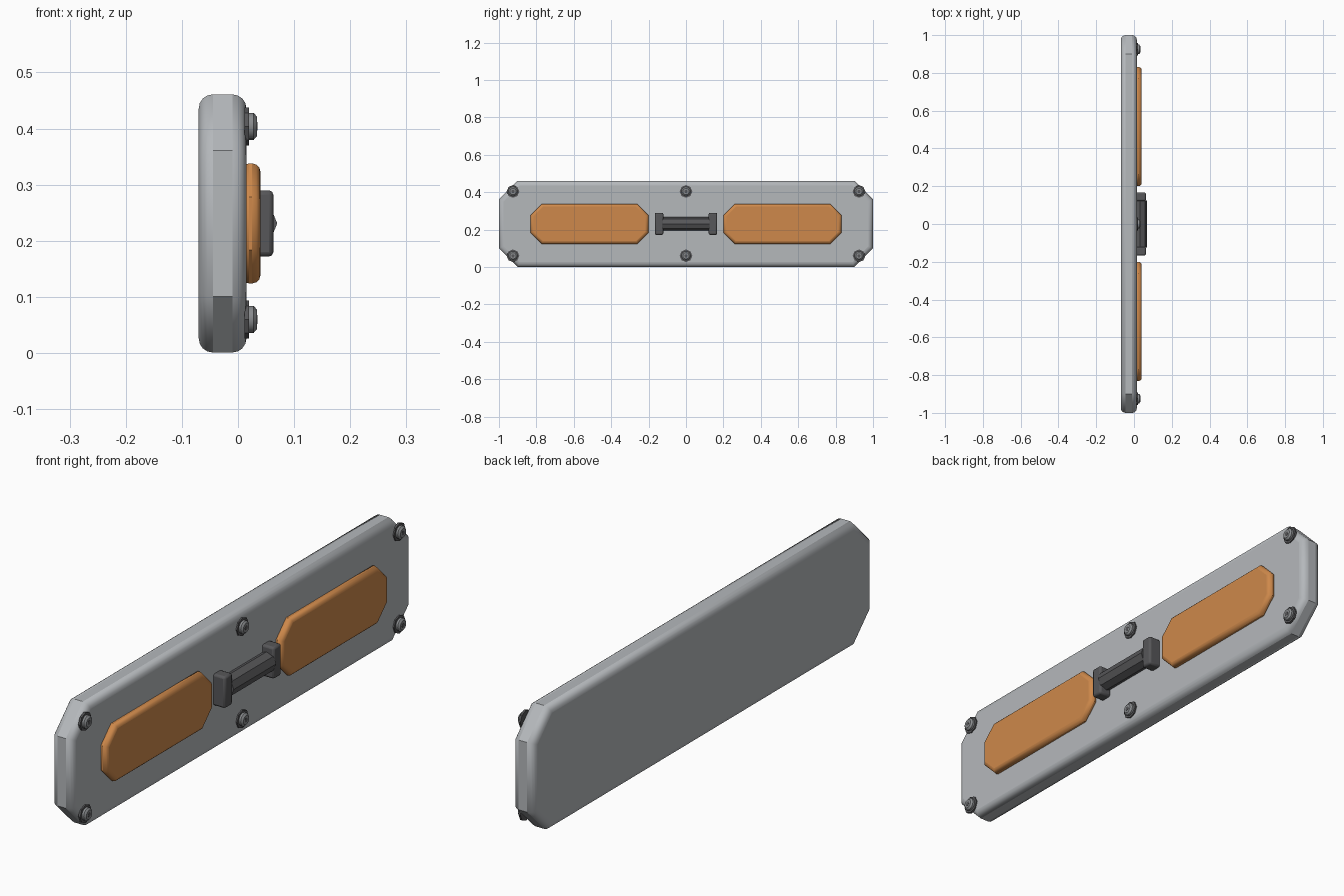
import bpy
import bmesh
import math
from mathutils import Matrix, Vector

cube = bpy.data.objects.get("Cube")
if cube:
    bpy.data.objects.remove(cube, do_unlink=True)


def material(name, rgb):
    m = bpy.data.materials.new(name)
    m.use_nodes = True
    m.diffuse_color = (*rgb, 1)
    bsdf = next(n for n in m.node_tree.nodes if n.type == 'BSDF_PRINCIPLED')
    bsdf.inputs["Base Color"].default_value = (*rgb, 1)
    return m


GREY = material("light grey metal", (0.46, 0.48, 0.50))
ORANGE = material("orange pad", (0.62, 0.25, 0.07))
DARK = material("dark grey", (0.095, 0.095, 0.10))
STEEL = material("steel grey", (0.25, 0.26, 0.27))


def finish(name, bm, mat, bevel=0, segments=3):
    bmesh.ops.recalc_face_normals(bm, faces=bm.faces)
    mesh = bpy.data.meshes.new(name)
    bm.to_mesh(mesh)
    bm.free()
    mesh.materials.append(mat)
    ob = bpy.data.objects.new(name, mesh)
    bpy.context.collection.objects.link(ob)
    if bevel:
        mod = ob.modifiers.new("rounded edges", 'BEVEL')
        mod.width = bevel
        mod.segments = segments
        mod.limit_method = 'ANGLE'
        mod.angle_limit = math.radians(60)
    bpy.ops.object.select_all(action='DESELECT')
    ob.select_set(True)
    bpy.context.view_layer.objects.active = ob
    bpy.ops.object.shade_smooth_by_angle(angle=math.radians(35))
    return ob


def slab(name, mat, x0, x1, y, z, half_y, half_z, cut, bevel, segments=3):
    """Plate facing +x whose outline has cut corners."""
    outline = []
    for sy, sz in ((1, 1), (-1, 1), (-1, -1), (1, -1)):
        pair = [(sy * half_y, sz * (half_z - cut)), (sy * (half_y - cut), sz * half_z)]
        outline += pair if sy * sz > 0 else pair[::-1]
    if not cut:
        outline = outline[::2]
    bm = bmesh.new()
    base = bm.faces.new([bm.verts.new((x0, y + a, z + b)) for a, b in outline])
    ext = bmesh.ops.extrude_face_region(bm, geom=[base])
    top = [v for v in ext["geom"] if isinstance(v, bmesh.types.BMVert)]
    bmesh.ops.translate(bm, verts=top, vec=Vector((x1 - x0, 0, 0)))
    return finish(name, bm, mat, bevel, segments)


def disc(name, mat, x0, x1, y, z, r0, r1, sides):
    """Round part with its axis along x."""
    bm = bmesh.new()
    place = Matrix.Translation(((x0 + x1) / 2, y, z)) @ Matrix.Rotation(math.pi / 2, 4, 'Y')
    bmesh.ops.create_cone(bm, cap_ends=True, segments=sides, radius1=r0,
                          radius2=r1, depth=x1 - x0, matrix=place)
    return finish(name, bm, mat)


MID = 0.231

# Main panel
slab("panel", GREY, -0.07, 0.015, 0, MID, 1.0, 0.23, 0.1, 0.025, 4)

for side, label in ((-1, "front"), (1, "back")):
    # Raised pads and handle ends
    slab(label + "_pad", ORANGE, 0.005, 0.04, side * 0.516, MID, 0.315, 0.107, 0.06, 0.015)
    slab(label + "_handle_mount", DARK, 0.01, 0.063, side * 0.144, MID, 0.023, 0.059, 0, 0.008, 2)

# Handle bar along y
bm = bmesh.new()
bar = Matrix.Translation((0.033, 0, MID)) @ Matrix.Rotation(math.pi / 2, 4, 'X')
bmesh.ops.create_cone(bm, cap_ends=True, segments=8, radius1=0.037, radius2=0.037,
                      depth=0.25, matrix=bar)
finish("handle_bar", bm, DARK)

# Bolts with washers and sockets
for y, place in ((-0.925, "front"), (0, "middle"), (0.925, "back")):
    for z, level in ((0.06, "lower"), (0.404, "upper")):
        name = f"{place}_{level}_bolt"
        disc(name + "_washer", DARK, 0.012, 0.02, y, z, 0.034, 0.034, 8)
        disc(name + "_head", STEEL, 0.018, 0.028, y, z, 0.024, 0.024, 16)
        disc(name + "_crown", STEEL, 0.028, 0.034, y, z, 0.024, 0.017, 16)
        disc(name + "_socket", DARK, 0.030, 0.0345, y, z, 0.009, 0.009, 6)
